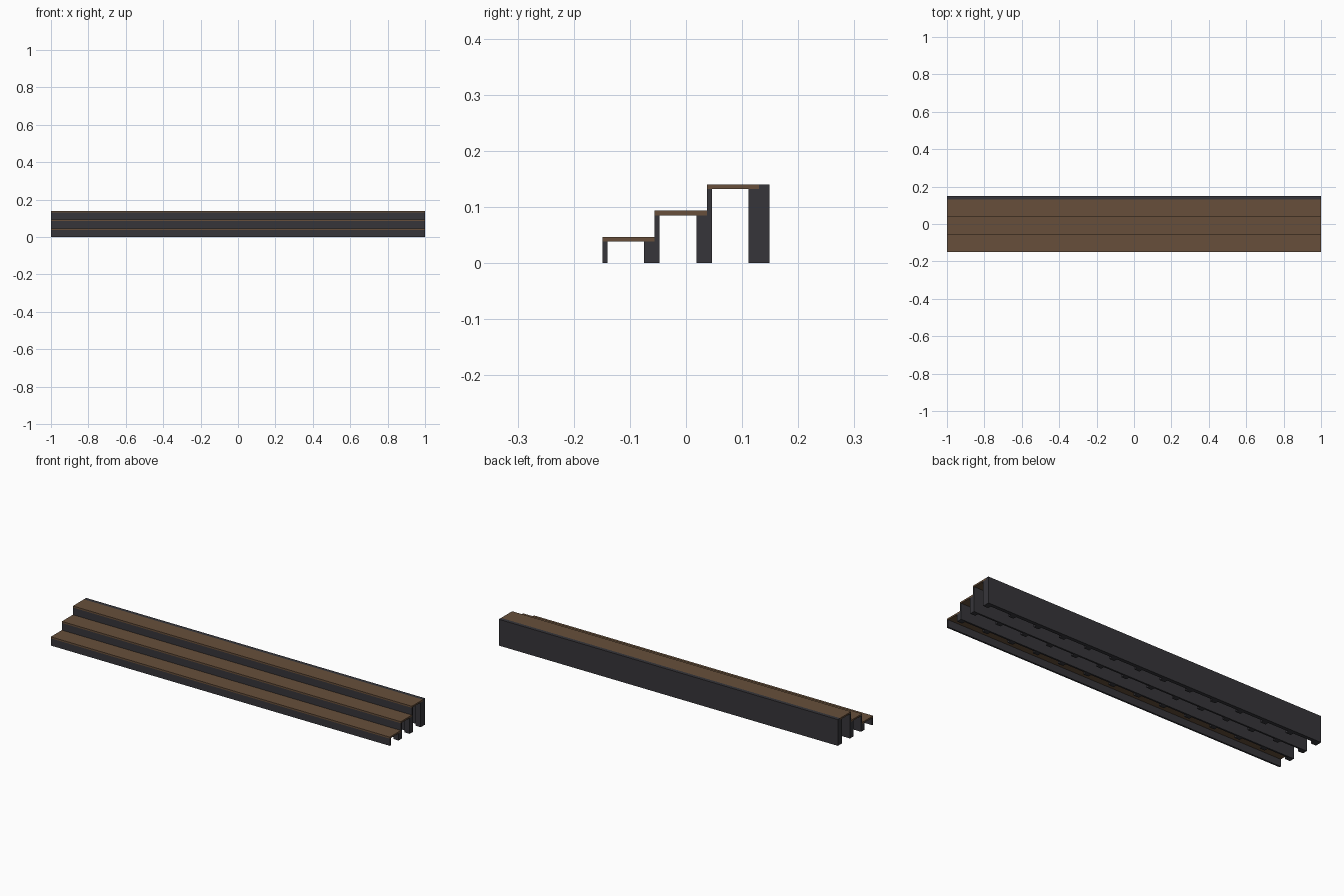
import bpy, bmesh
from mathutils import Matrix, Vector

if "Cube" in bpy.data.objects:
    bpy.data.objects.remove(bpy.data.objects["Cube"])


def material(name, color):
    m = bpy.data.materials.new(name)
    m.diffuse_color = (*color, 1)
    m.use_nodes = True
    m.node_tree.nodes["Principled BSDF"].inputs["Base Color"].default_value = m.diffuse_color
    return m


brown = material("brown_wood", (0.135, 0.078, 0.043))
dark = material("dark_charcoal", (0.037, 0.036, 0.042))


def boxes(name, mat, bounds):
    """One object made of boxes given as (x0, x1, y0, y1, z0, z1)."""
    bm = bmesh.new()
    for x0, x1, y0, y1, z0, z1 in bounds:
        center = Vector(((x0 + x1) / 2, (y0 + y1) / 2, (z0 + z1) / 2))
        size = Matrix.Diagonal((x1 - x0, y1 - y0, z1 - z0, 1))
        bmesh.ops.create_cube(bm, size=1, matrix=Matrix.Translation(center) @ size)
    mesh = bpy.data.meshes.new(name)
    bm.to_mesh(mesh)
    bm.free()
    mesh.materials.append(mat)
    bpy.context.collection.objects.link(bpy.data.objects.new(name, mesh))


FRONT, DEPTH, RISE = -0.149, 0.093, 0.0467
TREAD, BOARD, LEG, LEGS = 0.0085, 0.009, 0.0185, 14
LEG_W = 0.03

for i in range(3):
    y0 = FRONT + i * DEPTH
    y1 = y0 + DEPTH
    top = (i + 1) * RISE
    under = top - TREAD
    # walking surface
    boxes(f"tread_{i + 1}", brown, [(-1, 1, y0, y1, under, top)])
    # front board down to the ground
    boxes(f"riser_{i + 1}", dark, [(-1, 1, y0, y0 + BOARD, 0, under)])
    # evenly spaced posts under the rear edge
    step = (2 - LEG_W) / (LEGS - 1)
    boxes(f"posts_{i + 1}", dark,
          [(-1 + k * step, -1 + k * step + LEG_W, y1 - LEG, y1, 0, under)
           for k in range(LEGS)])

# full-height rear panel
boxes("back_panel", dark, [(-1, 1, FRONT + 3 * DEPTH, 0.149, 0, 3 * RISE)])
